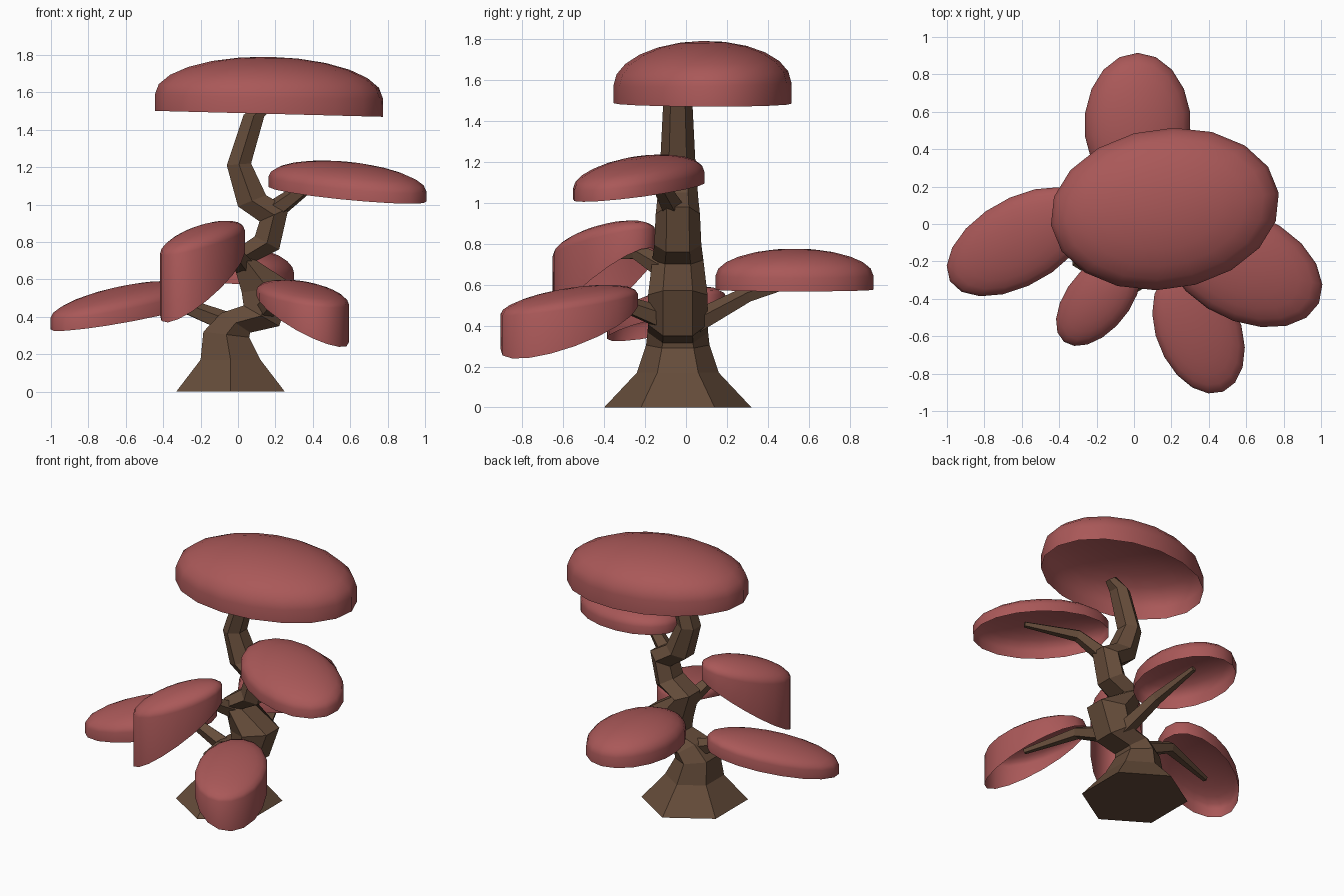
import bpy, bmesh
from math import sin, cos, pi, radians
from mathutils import Vector

if "Cube" in bpy.data.objects:
    bpy.data.objects.remove(bpy.data.objects["Cube"])


def material(name, rgb):
    m = bpy.data.materials.new(name)
    m.diffuse_color = (*rgb, 1)
    m.use_nodes = True
    m.node_tree.nodes["Principled BSDF"].inputs["Base Color"].default_value = m.diffuse_color
    return m


BARK = material("bark", (0.13, 0.072, 0.042))
LEAF = material("leaf_red", (0.40, 0.098, 0.098))


def skin(name, rings, mat, cap_start=True, cap_end=True, tip=None, smooth=False):
    """Bridge a list of equal-length rings into one surface."""
    bm = bmesh.new()
    vs = [[bm.verts.new(p) for p in r] for r in rings]
    n = len(vs[0])
    for a, b in zip(vs, vs[1:]):
        for i in range(n):
            j = (i + 1) % n
            bm.faces.new((a[i], a[j], b[j], b[i]))
    if cap_start:
        bm.faces.new(vs[0][::-1])
    if tip:
        t = bm.verts.new(tip)
        for i in range(n):
            bm.faces.new((vs[-1][i], vs[-1][(i + 1) % n], t))
    elif cap_end:
        bm.faces.new(vs[-1])
    for f in bm.faces:
        f.smooth = smooth
    me = bpy.data.meshes.new(name)
    bm.to_mesh(me)
    bm.free()
    me.materials.append(mat)
    ob = bpy.data.objects.new(name, me)
    bpy.context.collection.objects.link(ob)
    return ob


# Trunk: hexagonal sections given by left edge (x, z), right edge (x, z), y radius
YC = -0.04
sections = [
    ((-.33, 0), (.25, 0), .36),
    ((-.20, .17), (.12, .17), .20),
    ((-.185, .32), (.06, .29), .155),
    ((-.09, .42), (.065, .315), .148),
    ((.03, .46), (.22, .35), .145),
    ((.02, .53), (.30, .57), .145),
    ((-.04, .74), (.10, .70), .125),
    ((.09, .83), (.22, .76), .115),
    ((.115, .91), (.27, .98), .108),
    ((.00, .99), (.15, 1.05), .10),
    ((-.06, 1.21), (.07, 1.22), .085),
    ((.03, 1.48), (.14, 1.47), .072),
    ((.13, 1.56), (.19, 1.52), .035),
]
rings = []
for (lx, lz), (rx, rz), r in sections:
    mx, mz, h = (lx + rx) / 2, (lz + rz) / 2, r / 2
    rings.append([(rx, YC - h, rz), (rx, YC + h, rz), (mx, YC + r, mz),
                  (lx, YC + h, lz), (lx, YC - h, lz), (mx, YC - r, mz)])
skin("trunk", rings, BARK)


# Branches: tapered five-sided tubes along short paths
def branch(name, pts, radii):
    pts = [Vector(p) for p in pts]
    rings = []
    for k, (p, r) in enumerate(zip(pts, radii)):
        d = (pts[min(k + 1, len(pts) - 1)] - pts[max(k - 1, 0)]).normalized()
        s = d.cross(Vector((0, 0, 1))).normalized()
        u = s.cross(d)
        rings.append([p + r * (cos(t) * s + sin(t) * u)
                      for t in [2 * pi * i / 5 + pi / 2 for i in range(5)]])
    skin(name, rings, BARK)


R = (.06, .042, .02)
branch("branch_right", [(.17, -.05, .95), (.36, -.13, 1.09), (.68, -.28, 1.12)], R)
branch("branch_left", [(-.04, -.04, .36), (-.32, -.03, .47), (-.72, -.15, .44)], R)
branch("branch_back", [(.12, .02, .40), (.06, .30, .55), (.02, .62, .64)], R)
branch("branch_front_right", [(.14, -.10, .43), (.21, -.32, .51), (.37, -.65, .46)], R)
branch("branch_front_left", [(.04, -.08, .66), (-.03, -.24, .76), (-.24, -.47, .74)], R)


# Leaf caps: open elliptical domes with a hanging skirt.
# rim and shoulder are sloped planes (height at centre, slope in x, slope in y)
def leaf_cap(name, centre, a, b, angle, rim, shoulder, h, seg=18, rows=6):
    cx, cy = centre
    ca, sa = cos(radians(angle)), sin(radians(angle))

    def ring(scale, plane, lift):
        out = []
        for i in range(seg):
            t = 2 * pi * i / seg
            u, v = a * scale * cos(t), b * scale * sin(t)
            dx, dy = u * ca - v * sa, u * sa + v * ca
            out.append((cx + dx, cy + dy,
                        plane[0] + plane[1] * dx + plane[2] * dy + lift))
        return out

    rings = [ring(1, rim, 0)]
    for k in range(rows):
        t = pi / 2 * k / rows
        rings.append(ring(cos(t), shoulder, h * sin(t)))
    skin(name, rings, LEAF, cap_start=False, tip=(cx, cy, shoulder[0] + h), smooth=True)


leaf_cap("leaf_top", (.165, .08), .615, .43, 8,
         (1.485, -.026, 0), (1.58, -.02, .02), .21)
leaf_cap("leaf_right", (.585, -.23), .448, .287, -25.6,
         (1.055, -.07, .10), (1.11, -.07, .10), .115)
leaf_cap("leaf_left", (-.615, -.095), .425, .233, 29.7,
         (.40, .13, .13), (.47, .15, .13), .09)
leaf_cap("leaf_back", (.02, .53), .385, .285, 90,
         (.575, -.03, 0), (.645, -.05, 0), .13)
leaf_cap("leaf_front_right", (.345, -.57), .352, .226, -68,
         (.389, -.42, .244), (.505, -.10, .13), .075)
leaf_cap("leaf_front_left", (-.19, -.40), .295, .169, 51,
         (.575, .50, .49), (.80, .20, .15), .088)
